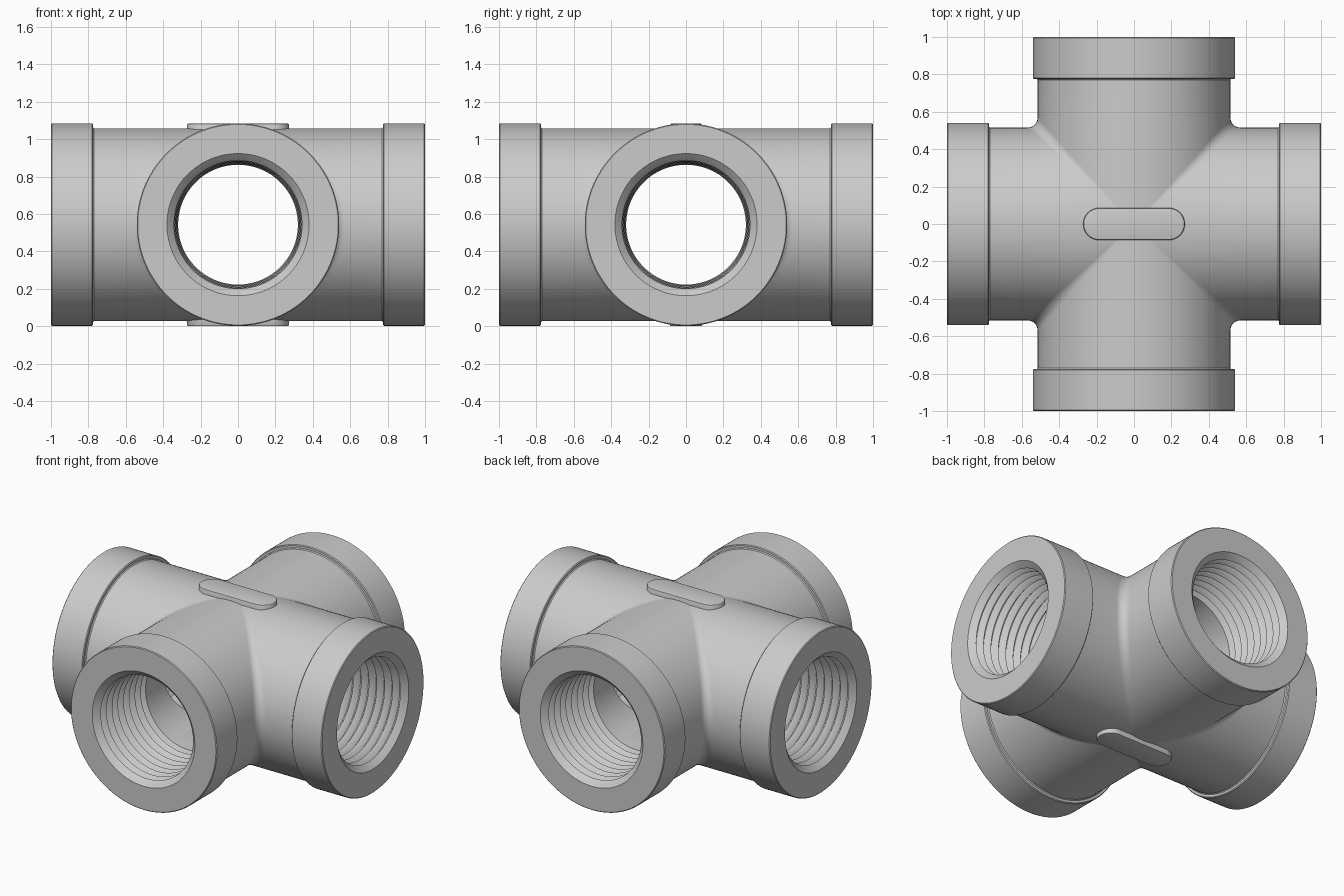
import bpy, bmesh
from math import sin, cos, pi
from mathutils import Vector, Matrix

if "Cube" in bpy.data.objects:
    bpy.data.objects.remove(bpy.data.objects["Cube"])

ZC = 0.543          # height of the pipe axes
R, FIL = 0.515, 0.055   # body radius and fillet between arms
BORE = 0.32
SEG, ARC = 72, 8


def finish(bm, name, angle):
    bmesh.ops.remove_doubles(bm, verts=bm.verts, dist=1e-5)
    bmesh.ops.recalc_face_normals(bm, faces=bm.faces)
    me = bpy.data.meshes.new(name)
    bm.to_mesh(me)
    bm.free()
    ob = bpy.data.objects.new(name, me)
    bpy.context.collection.objects.link(ob)
    ob.location.z = ZC
    bpy.ops.object.select_all(action='DESELECT')
    ob.select_set(True)
    bpy.context.view_layer.objects.active = ob
    bpy.ops.object.shade_smooth_by_angle(angle=angle)
    return ob


# Arm profile (distance along the arm, radius): bore, tapered threads, mouth, collar
profile = [(0.52, BORE)]
PITCH, TURNS = 0.056, 8
for i in range(TURNS):
    x = 0.522 + i * PITCH
    crest = BORE + 0.025 * i / TURNS
    groove = crest + 0.034
    profile += [(x, crest), (x + 0.022, groove), (x + 0.028, groove), (x + 0.050, crest)]
profile += [(0.97, 0.347), (1.0, 0.38), (1.0, 0.536), (0.995, 0.541), (0.78, 0.541),
            (0.775, 0.536), (0.775, 0.521), (0.769, R)]


def section(a):
    """Closed loop through one quarter of the cross at angle a around the pipes."""
    c, s = cos(a), sin(a)
    pts = [Vector((BORE * c, BORE * c, BORE * s))]
    pts += [Vector((x, r * c, r * s)) for x, r in profile]
    # rolling-ball fillet where the two arms meet
    centre = Vector((c, c, s)) * (R + FIL)
    d0, d1 = Vector((0, -c, -s)), Vector((-c, 0, -s))
    pts += [centre + FIL * d0.lerp(d1, i / ARC).normalized() for i in range(ARC + 1)]
    pts += [Vector((r * c, x, r * s)) for x, r in reversed(profile)]
    return pts


# Cross-shaped pipe body: the quarter repeated four times
bm = bmesh.new()
for q in range(4):
    rot = Matrix.Rotation(q * pi / 2, 3, 'Z')
    rings = [[bm.verts.new(rot @ p) for p in section(-pi / 2 + pi * k / SEG)]
             for k in range(SEG + 1)]
    n = len(rings[0])
    for a, b in zip(rings, rings[1:]):
        for i in range(n):
            j = (i + 1) % n
            bm.faces.new((a[i], a[j], b[j], b[i]))
bmesh.ops.dissolve_degenerate(bm, edges=bm.edges, dist=1e-6)
finish(bm, "cross_pipe_body", 0.52)


# Raised oblong pads on top and underside
def pad(name, side, height):
    bm = bmesh.new()
    layers = []
    for inset, z in ((0, 0.46), (0, height - 0.008), (0.003, height - 0.002), (0.009, height)):
        r = 0.086 - inset
        loop = []
        for end in (1, -1):
            for i in range(17):
                a = -pi / 2 + pi * i / 16
                loop.append(bm.verts.new((end * (0.186 + r * cos(a)), end * r * sin(a), side * z)))
        layers.append(loop)
    n = len(layers[0])
    for a, b in zip(layers, layers[1:]):
        for i in range(n):
            j = (i + 1) % n
            bm.faces.new((a[i], a[j], b[j], b[i]))
    bm.faces.new(layers[0])
    bm.faces.new(layers[-1])
    finish(bm, name, 0.6)


pad("top_pad", 1, 0.541)
pad("bottom_pad", -1, 0.543)
